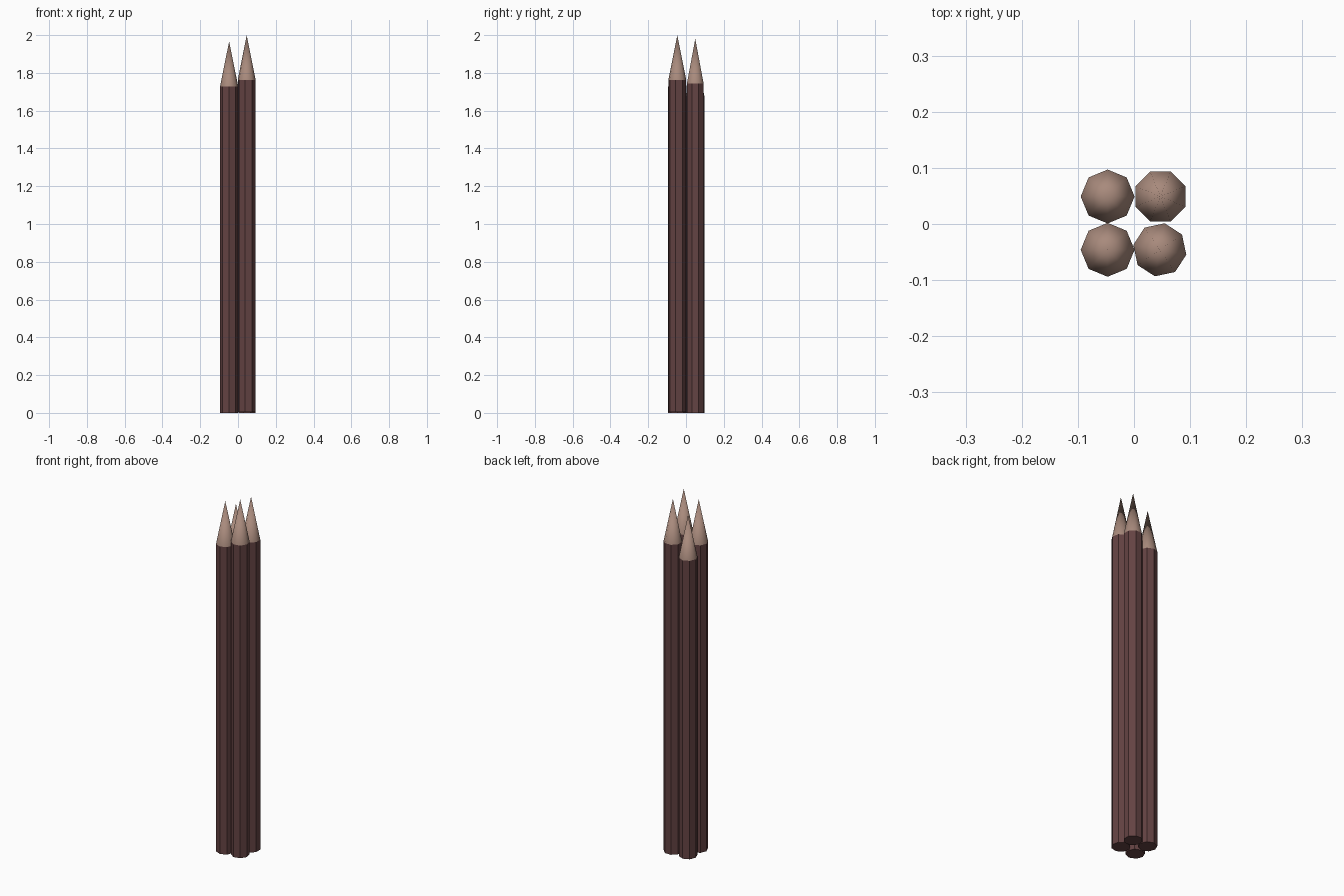
import bpy, bmesh, math

if "Cube" in bpy.data.objects:
    bpy.data.objects.remove(bpy.data.objects["Cube"])


def material(name, colour):
    m = bpy.data.materials.new(name)
    m.diffuse_color = (*colour, 1.0)
    m.use_nodes = True
    m.node_tree.nodes["Principled BSDF"].inputs["Base Color"].default_value = m.diffuse_color
    return m


bark = material("dark_brown_bark", (0.127, 0.056, 0.056))
wood = material("pale_cut_wood", (0.392, 0.254, 0.202))

SIDES = 8
RADIUS = 0.048
TIP_LENGTH = 0.237


def stake(name, x, y, bottom, top, turn):
    """Eight-sided post with a sharpened, smooth-shaded point."""
    bm = bmesh.new()
    shoulder = top - TIP_LENGTH

    def ring(z):
        return [bm.verts.new((RADIUS * math.cos(turn + i * math.tau / SIDES),
                              RADIUS * math.sin(turn + i * math.tau / SIDES), z))
                for i in range(SIDES)]

    low, high = ring(bottom), ring(shoulder)
    tip = bm.verts.new((0, 0, top))
    bm.faces.new(list(reversed(low)))
    for i in range(SIDES):
        j = (i + 1) % SIDES
        bm.faces.new((low[i], low[j], high[j], high[i]))
        # sharpened point
        f = bm.faces.new((high[i], high[j], tip))
        f.material_index = 1
        f.smooth = True
    # keep the shoulder crisp between post and point
    for e in bm.edges:
        if all(v in high for v in e.verts):
            e.smooth = False
    mesh = bpy.data.meshes.new(name)
    bm.to_mesh(mesh)
    bm.free()
    mesh.materials.append(bark)
    mesh.materials.append(wood)
    obj = bpy.data.objects.new(name, mesh)
    obj.location = (x, y, 0)
    bpy.context.collection.objects.link(obj)


# bundle of four stakes, each with its own height and twist
stake("front_left_stake", -0.047, -0.046, 0.0, 1.966, 0)
stake("front_right_stake", 0.046, -0.046, 0.005, 2.0, math.radians(-10.5))
stake("back_left_stake", -0.047, 0.049, 0.0, 1.915, 0)
stake("back_right_stake", 0.047, 0.049, 0.0, 1.98, math.radians(22.5))
